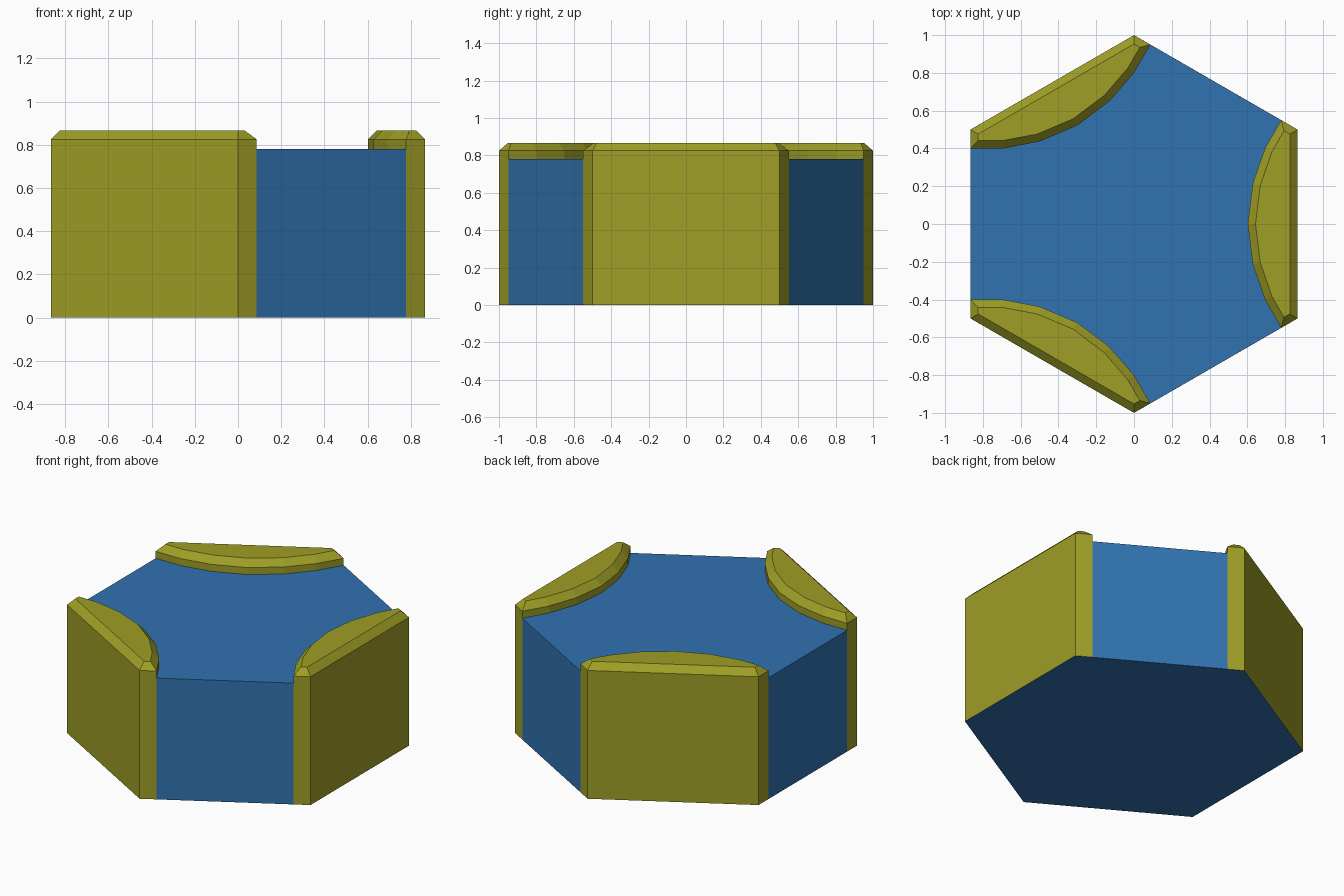
import bpy, bmesh, math
from mathutils import Vector, Matrix

if "Cube" in bpy.data.objects:
    bpy.data.objects.remove(bpy.data.objects["Cube"])

BANK_TOP, WATER_TOP, BEVEL = 0.866, 0.78, 0.041


def material(name, srgb):
    m = bpy.data.materials.new(name)
    m.diffuse_color = [((c + 0.055) / 1.055) ** 2.4 for c in srgb] + [1]
    m.use_nodes = True
    m.node_tree.nodes["Principled BSDF"].inputs["Base Color"].default_value = m.diffuse_color
    return m


def finish(bm, name, mat):
    mesh = bpy.data.meshes.new(name)
    bm.to_mesh(mesh)
    bm.free()
    mesh.materials.append(mat)
    obj = bpy.data.objects.new(name, mesh)
    bpy.context.collection.objects.link(obj)
    return obj


def inset(points, d):
    # mitred inward offset of a counter-clockwise outline
    result = []
    n = len(points)
    for i, p in enumerate(points):
        a = (p - points[i - 1]).normalized()
        b = (points[(i + 1) % n] - p).normalized()
        na, nb = Vector((-a.y, a.x)), Vector((-b.y, b.x))
        result.append(p + (na + nb) * d / (1 + na.dot(nb)))
    return result


olive = material("olive bank", (0.62, 0.62, 0.15))
blue = material("blue water", (0.19, 0.45, 0.69))

# Bank outline on the +x side, counter-clockwise; last seven points are the inner curve
curve = [(0.779, 0.55), (0.693, 0.4), (0.628, 0.213), (0.602, 0)]
curve += [(x, -y) for x, y in reversed(curve[:-1])]
outline = [Vector(p) for p in [(0.866, -0.5), (0.866, 0.5)] + curve]

# Three banks, walls reaching the ground outside and the water inside
for k, side in enumerate(("right", "back_left", "front_left")):
    bm = bmesh.new()
    n = len(outline)
    shoulder = [bm.verts.new((p.x, p.y, BANK_TOP - BEVEL)) for p in outline]
    top = [bm.verts.new((p.x, p.y, BANK_TOP)) for p in inset(outline, BEVEL)]
    for i in range(n):
        j = (i + 1) % n
        inner = 2 <= i < n - 1
        base = WATER_TOP if inner else 0
        low = [bm.verts.new((outline[q].x, outline[q].y, base)) for q in (i, j)]
        bm.faces.new((low[0], low[1], shoulder[j], shoulder[i]))
        bm.faces.new((shoulder[i], shoulder[j], top[j], top[i]))
    bm.faces.new(top)
    bm.transform(Matrix.Rotation(k * math.tau / 3, 4, 'Z'))
    finish(bm, "bank_" + side, olive)

# Water: top surface between the banks, with walls on the three open sides
bm = bmesh.new()
rim = []
for k in range(3):
    turn = Matrix.Rotation(k * math.tau / 3, 4, 'Z')
    for x, y in reversed(curve):
        rim.append(bm.verts.new(turn @ Vector((x, y, WATER_TOP))))
bm.faces.new(rim)
m = len(curve)
for k in range(3):
    a, b = rim[k * m + m - 1], rim[(k * m + m) % len(rim)]
    low = [bm.verts.new((v.co.x, v.co.y, 0)) for v in (a, b)]
    bm.faces.new((low[0], low[1], b, a))

# Hexagonal underside
ring = [bm.verts.new((math.sin(i * math.tau / 6), math.cos(i * math.tau / 6), 0)) for i in range(6)]
bm.faces.new(ring)
finish(bm, "water", blue)
